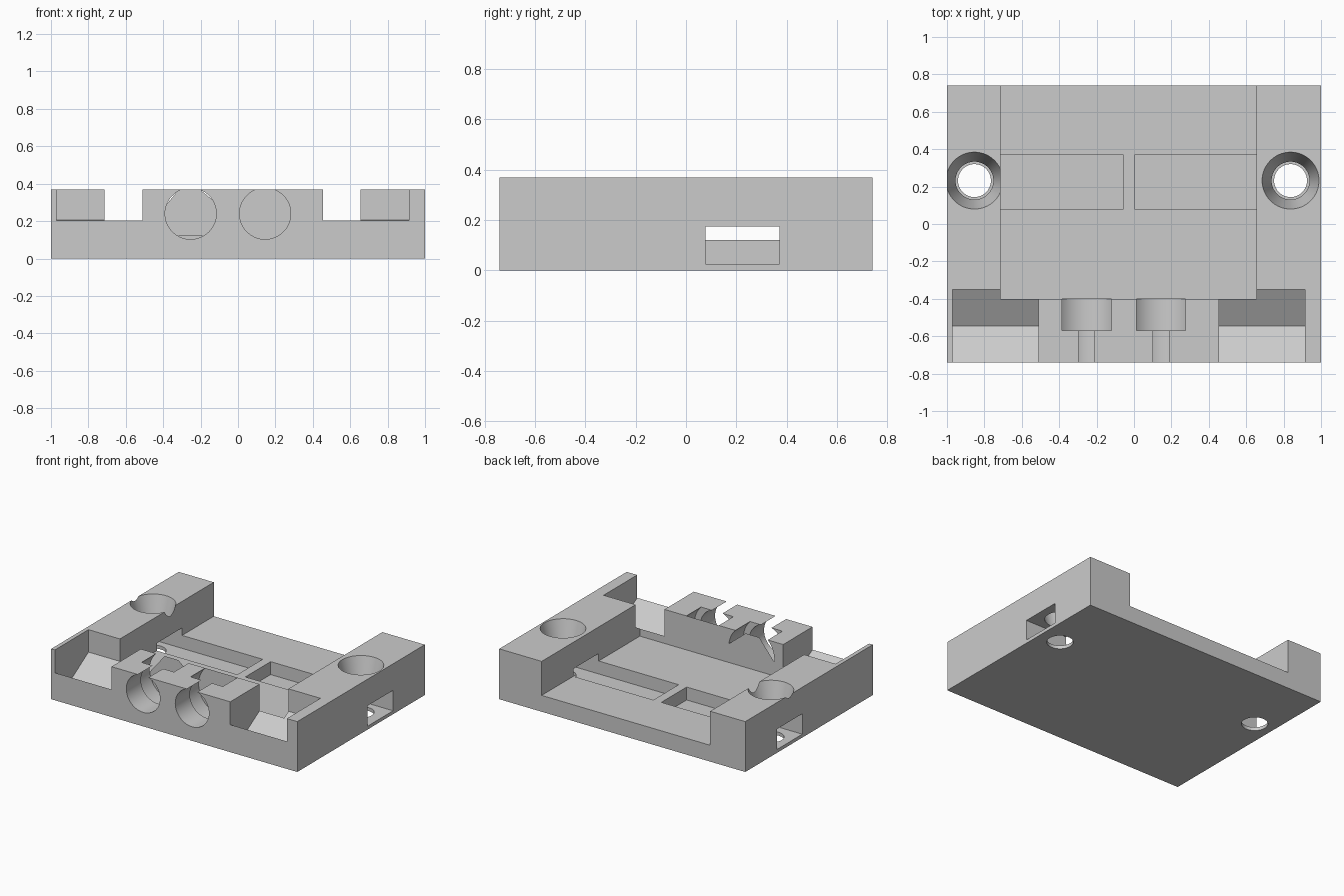
import bpy
import bmesh
import math
from mathutils import Matrix

if "Cube" in bpy.data.objects:
    bpy.data.objects.remove(bpy.data.objects["Cube"], do_unlink=True)

HALF_DEPTH, HEIGHT = 0.74, 0.37
FLOOR = 0.12
OVER = 0.5  # cutters rise past the top face

grey = bpy.data.materials.new("light_grey")
grey.use_nodes = True
grey.diffuse_color = (0.6, 0.6, 0.6, 1)
grey.node_tree.nodes["Principled BSDF"].inputs["Base Color"].default_value = (0.6, 0.6, 0.6, 1)


def finish(name, bm):
    bmesh.ops.recalc_face_normals(bm, faces=bm.faces)
    mesh = bpy.data.meshes.new(name)
    bm.to_mesh(mesh)
    bm.free()
    mesh.materials.append(grey)
    obj = bpy.data.objects.new(name, mesh)
    bpy.context.collection.objects.link(obj)
    return obj


def prism(name, x0, x1, profile):
    """Extrude a (y, z) profile along x."""
    bm = bmesh.new()
    face = bm.faces.new([bm.verts.new((x0, y, z)) for y, z in profile])
    moved = bmesh.ops.extrude_face_region(bm, geom=[face])["geom"]
    verts = [v for v in moved if isinstance(v, bmesh.types.BMVert)]
    bmesh.ops.translate(bm, verts=verts, vec=(x1 - x0, 0, 0))
    return finish(name, bm)


def box(name, x0, x1, y0, y1, z0, z1):
    return prism(name, x0, x1, [(y0, z0), (y1, z0), (y1, z1), (y0, z1)])


def cone(name, r0, r1, depth, centre, turn=0):
    """Round cutter along z, or along y when turned a quarter about x."""
    bm = bmesh.new()
    bmesh.ops.create_cone(bm, cap_ends=True, segments=64, radius1=r0, radius2=r1, depth=depth,
                          matrix=Matrix.Translation(centre) @ Matrix.Rotation(turn, 4, "X"))
    return finish(name, bm)


def bore(name, x, radius, y0, y1):
    return cone(name, radius, radius, y1 - y0, (x, (y0 + y1) / 2, 0.24), math.pi / 2)


def upright(name, x, r0, r1, z0, z1):
    return cone(name, r0, r1, z1 - z0, (x, 0.232, (z0 + z1) / 2))


# Solid block and the wide channel open at the back
block = box("mounting_block", -1, 1, -HALF_DEPTH, HALF_DEPTH, 0, HEIGHT)
cutters = [box("channel", -0.715, 0.655, -0.4, 0.9, FLOOR, OVER)]

# Front corner pockets with a V-shaped floor
vee = [(-0.8, 0.238), (-0.545, 0.085), (-0.35, 0.205), (-0.35, OVER), (-0.8, OVER)]
for x0, x1 in ((-0.97, -0.51), (0.455, 0.915)):
    cutters.append(prism("pocket", x0, x1, vee))

# Stepped cable bores through the centre of the front wall
for x in (-0.253, 0.145):
    cutters.append(bore("wide_bore", x, 0.185, -0.57, -0.4))
    cutters.append(bore("narrow_bore", x, 0.137, -0.9, -0.3))
    cutters[-1].location.z = 0

# Slots running out through both sides
for x0, x1 in ((-1.2, -0.06), (0.005, 1.2)):
    cutters.append(box("slot", x0, x1, 0.078, 0.372, 0.025, 0.175))

# Tapered screw holes
for x in (-0.853, 0.837):
    cutters.append(upright("countersink", x, 0.1, 0.152 + 0.008, 0.17, 0.4))
    cutters.append(upright("screw_hole", x, 0.088, 0.088, -0.1, 0.2))

# The narrow bore must not dig below the channel floor
for c in cutters:
    if c.name.startswith("narrow_bore"):
        for v in c.data.vertices:
            if v.co.y > -0.4:
                v.co.y = -0.4

# Carve everything, then keep only the finished block
for c in cutters:
    c.hide_render = True
    mod = block.modifiers.new(c.name, "BOOLEAN")
    mod.operation = "DIFFERENCE"
    mod.solver = "EXACT"
    mod.object = c
bpy.context.view_layer.update()
carved = bpy.data.meshes.new_from_object(block.evaluated_get(bpy.context.evaluated_depsgraph_get()))
block.modifiers.clear()
block.data = carved
block.data.materials.clear()
block.data.materials.append(grey)
for p in block.data.polygons:
    p.material_index = 0
for c in cutters:
    bpy.data.objects.remove(c, do_unlink=True)

# Smooth round walls, sharp edges
bpy.ops.object.select_all(action="DESELECT")
block.select_set(True)
bpy.context.view_layer.objects.active = block
bpy.ops.object.shade_smooth_by_angle(angle=math.radians(30))
